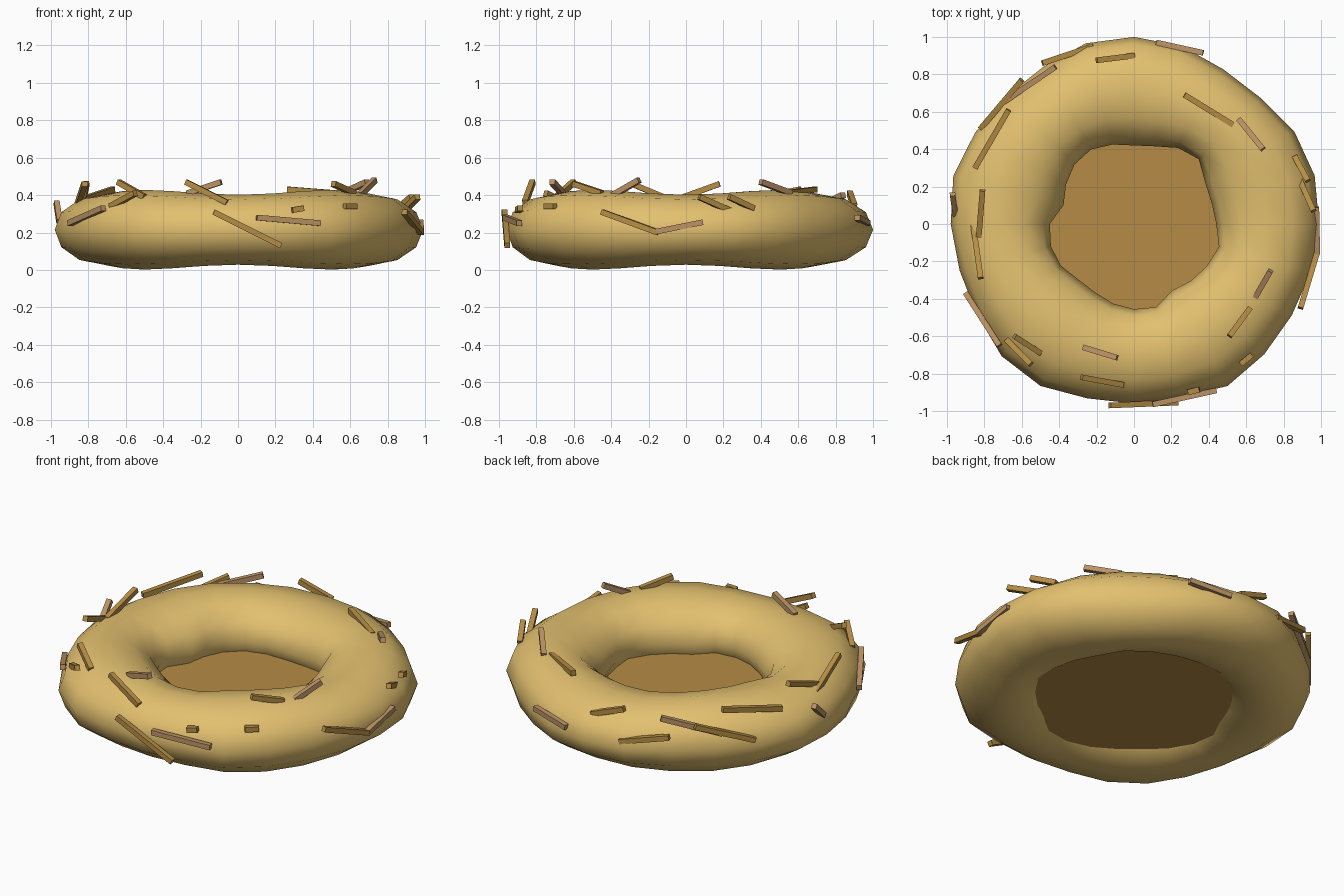
import bpy, bmesh, math
from mathutils import Vector

if "Cube" in bpy.data.objects:
    bpy.data.objects.remove(bpy.data.objects["Cube"])


def material(name, rgb):
    m = bpy.data.materials.new(name)
    m.diffuse_color = (*rgb, 1)
    m.use_nodes = True
    m.node_tree.nodes["Principled BSDF"].inputs["Base Color"].default_value = m.diffuse_color
    return m


def make_object(name, bm, mat, smooth=False):
    bmesh.ops.recalc_face_normals(bm, faces=bm.faces)
    for f in bm.faces:
        f.smooth = smooth
    me = bpy.data.meshes.new(name)
    bm.to_mesh(me)
    bm.free()
    me.materials.append(mat)
    ob = bpy.data.objects.new(name, me)
    bpy.context.collection.objects.link(ob)
    return ob


straw = material("straw", (0.77, 0.53, 0.16))
bedding = material("bedding", (0.47, 0.26, 0.06))
twig_gold = material("twig_gold", (0.47, 0.27, 0.06))
twig_pale = material("twig_pale", (0.50, 0.29, 0.13))

# Lumpy ring: outer and inner radius every 15 degrees
OUTER = [.99, 1.0, .99, .955, .955, .985, 1.0, 1.0, .97, .965, .98, 1.0,
         .98, .965, .97, 1.0, 1.0, .965, .96, .96, 1.0, .985, .975, .98]
INNER = [.44, .43, .44, .49, .47, .43, .42, .44, .46, .45, .42, .39,
         .45, .46, .45, .42, .42, .44, .455, .46, .41, .43, .45, .47]
SIDES = 12
bm = bmesh.new()
rings = []
for i, (ro, ri) in enumerate(zip(OUTER, INNER)):
    a = math.radians(15 * i)
    mid, half = (ro + ri) / 2, (ro - ri) / 2
    height = 0.2 - 0.013 * math.cos(4 * a)
    loop = []
    for j in range(SIDES):
        b = math.tau * j / SIDES
        r = mid + half * math.cos(b)
        loop.append(bm.verts.new((r * math.cos(a), r * math.sin(a),
                                  0.215 + height * math.sin(b))))
    rings.append(loop)
n = len(rings)
for i in range(n):
    p, q = rings[i], rings[(i + 1) % n]
    for j in range(SIDES):
        k = (j + 1) % SIDES
        bm.faces.new((p[j], q[j], q[k], p[k]))
make_object("nest_ring", bm, straw, smooth=True)

# Flat nest floor, its rim buried in the ring
bm = bmesh.new()
bmesh.ops.create_cone(bm, cap_ends=True, segments=24, radius1=0.6, radius2=0.6, depth=0.09)
bmesh.ops.translate(bm, verts=bm.verts, vec=(0, 0, 0.105))
make_object("nest_floor", bm, bedding)


# Loose twigs: square sticks between two end points
def twig(name, ends, mat, width=0.03):
    a, b = Vector(ends[:3]), Vector(ends[3:])
    d = b - a
    bm = bmesh.new()
    bmesh.ops.create_cube(bm, size=1)
    bmesh.ops.scale(bm, verts=bm.verts, vec=(width, width, d.length))
    ob = make_object(name, bm, mat)
    ob.location = (a + b) / 2
    ob.rotation_mode = 'QUATERNION'
    ob.rotation_quaternion = d.to_track_quat('Z', 'Y')


GOLD = [
    (-.13, -.97, .31, .23, -.955, .13),
    (-.28, -.82, .47, -.06, -.86, .36),
    (-.64, -.60, .47, -.50, -.69, .39),
    (-.68, -.62, .34, -.55, -.75, .41),
    (-.86, .00, .34, -.82, -.29, .46),
    (-.81, .18, .46, -.83, -.07, .37),
    (-.85, .30, .37, -.67, .61, .43),
    (-.82, .51, .25, -.60, .77, .37),
    (-.49, .86, .31, -.22, .95, .25),
    (-.20, .875, .41, .00, .90, .34),
    (.27, .69, .43, .53, .53, .41),
    (.86, .36, .33, .93, .23, .39),
    (.88, .25, .31, .96, .07, .39),
    (.98, -.15, .20, .89, -.45, .31),
    (.62, -.45, .41, .51, -.60, .46),
    (.57, -.75, .34, .63, -.70, .34),
    (.29, -.90, .32, .35, -.885, .33),
]
PALE = [
    (.10, -.965, .28, .44, -.89, .25),
    (-.27, -.66, .41, -.09, -.715, .47),
    (-.90, -.37, .25, -.72, -.65, .33),
    (-.97, .16, .36, -.955, .05, .26),
    (-.70, .65, .31, -.42, .84, .40),
    (.12, .97, .25, .37, .915, .28),
    (.56, .56, .41, .69, .40, .47),
    (.975, .09, .255, .98, -.16, .205),
    (.73, -.25, .48, .65, -.39, .40),
]
for group, mat in ((GOLD, twig_gold), (PALE, twig_pale)):
    for i, ends in enumerate(group):
        twig(f"{mat.name}_{i + 1}", ends, mat)
